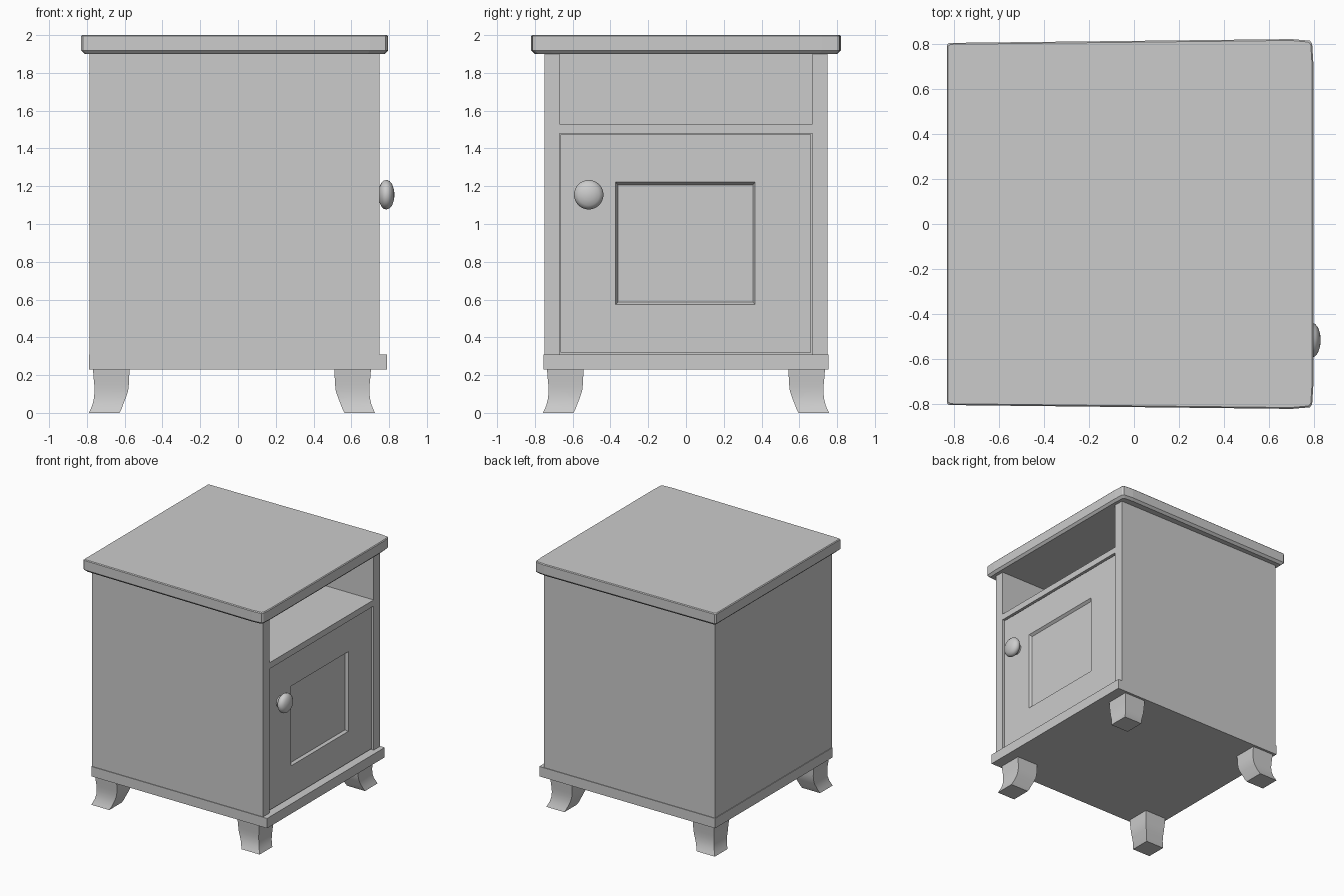
import bpy, bmesh, math

if "Cube" in bpy.data.objects:
    bpy.data.objects.remove(bpy.data.objects["Cube"])


def finish(name, bm, smooth=False):
    bmesh.ops.recalc_face_normals(bm, faces=bm.faces)
    mesh = bpy.data.meshes.new(name)
    bm.to_mesh(mesh)
    bm.free()
    ob = bpy.data.objects.new(name, mesh)
    bpy.context.collection.objects.link(ob)
    if smooth:
        bpy.ops.object.select_all(action='DESELECT')
        ob.select_set(True)
        bpy.context.view_layer.objects.active = ob
        bpy.ops.object.shade_smooth_by_angle(angle=math.radians(35))
    return ob


def loft(name, rings, smooth=False):
    """Bridge equal-length rings of points and cap both ends."""
    bm = bmesh.new()
    loops = [[bm.verts.new(p) for p in ring] for ring in rings]
    n = len(loops[0])
    for a, b in zip(loops, loops[1:]):
        for i in range(n):
            j = (i + 1) % n
            bm.faces.new((a[i], a[j], b[j], b[i]))
    bm.faces.new(loops[0])
    bm.faces.new(loops[-1])
    return finish(name, bm, smooth)


def rect_xy(x0, x1, y0, y1, z):
    return [(x0, y0, z), (x1, y0, z), (x1, y1, z), (x0, y1, z)]


def rect_yz(x, y0, y1, z0, z1):
    return [(x, y0, z0), (x, y1, z0), (x, y1, z1), (x, y0, z1)]


def box(name, x0, x1, y0, y1, z0, z1):
    return loft(name, [rect_xy(x0, x1, y0, y1, z) for z in (z0, z1)])


# Carcass boards
box("base_board", -0.79, 0.79, -0.755, 0.755, 0.23, 0.31)
box("side_panel_near", -0.785, 0.75, -0.75, -0.67, 0.31, 1.91)
box("side_panel_far", -0.785, 0.75, 0.67, 0.75, 0.31, 1.91)
box("back_panel", -0.785, -0.735, -0.67, 0.67, 0.31, 1.91)
box("shelf", -0.735, 0.75, -0.67, 0.67, 1.48, 1.53)

# Table top: slightly tapered slab, rounded corners, chamfered lower edge
half = [(0.795, 0.72), (0.79, 0.80), (0.78, 0.813), (0.70, 0.82),
        (-0.82, 0.803), (-0.83, 0.795)]
outline = half + [(x, -y) for x, y in reversed(half)]
levels = [(1.90, 0.018), (1.918, 0.0), (1.994, 0.0), (2.0, 0.006)]
loft("table_top", [[(x * (1 - d / 0.81), y * (1 - d / 0.81), z) for x, y in outline]
                   for z, d in levels])

# Door with a recessed panel
loft("door", [rect_yz(0.66, -0.665, 0.662, 0.32, 1.473),
              rect_yz(0.735, -0.665, 0.662, 0.32, 1.473),
              rect_yz(0.735, -0.372, 0.366, 0.575, 1.222),
              rect_yz(0.715, -0.36, 0.354, 0.587, 1.207)])

# Door knob, turned around the x axis
profile = [(0.72, 0.045), (0.75, 0.043), (0.753, 0.05), (0.76, 0.064), (0.772, 0.075),
           (0.787, 0.078), (0.803, 0.072), (0.816, 0.056), (0.825, 0.03), (0.828, 0.008)]
N = 32
loft("door_knob", [[(x, -0.515 + r * math.cos(2 * math.pi * i / N),
                     1.155 + r * math.sin(2 * math.pi * i / N)) for i in range(N)]
                   for x, r in profile], smooth=True)

# Flared feet: (height, inner edge, outer edge), repeated at the four corners
foot = [(0.0, 0.595, 0.757), (0.02, 0.585, 0.748), (0.045, 0.576, 0.738),
        (0.08, 0.562, 0.73), (0.115, 0.55, 0.728), (0.15, 0.546, 0.729),
        (0.19, 0.544, 0.733), (0.235, 0.543, 0.736)]
for x_name, sx in (("front", 1), ("back", -1)):
    for y_name, sy in (("near", -1), ("far", 1)):
        loft(f"{x_name}_foot_{y_name}",
             [rect_xy(-0.032 + sx * a, -0.032 + sx * b, sy * a, sy * b, z)
              for z, a, b in foot], smooth=True)
